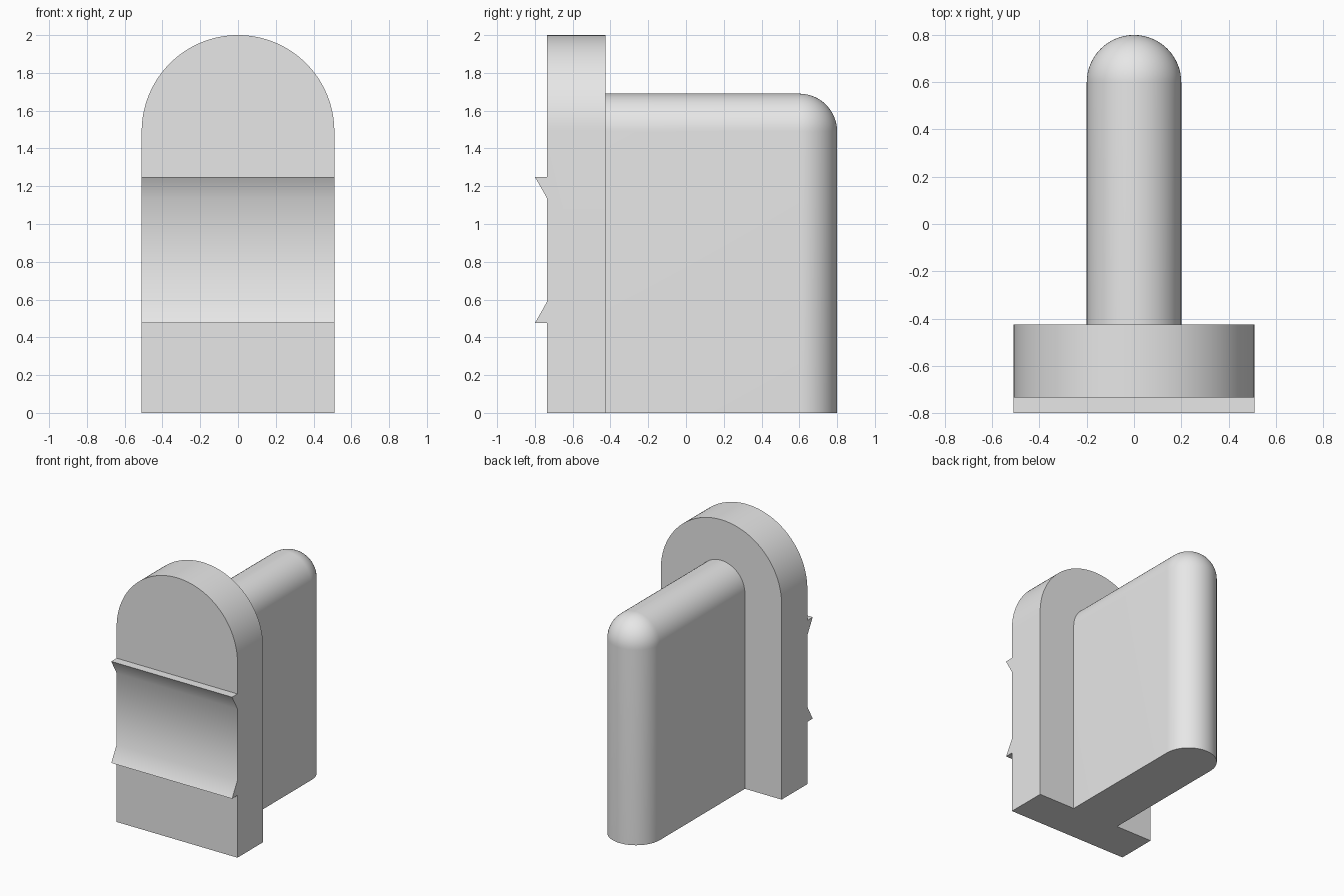
import bpy
import bmesh
import math

cube = bpy.data.objects.get("Cube")
if cube:
    bpy.data.objects.remove(cube, do_unlink=True)

grey = bpy.data.materials.new("light_grey")
grey.use_nodes = True
grey.diffuse_color = (0.8, 0.8, 0.8, 1)
grey.node_tree.nodes["Principled BSDF"].inputs["Base Color"].default_value = (0.8, 0.8, 0.8, 1)


def finish(bm, name):
    """Clean up the mesh, make the object and smooth its rounded areas."""
    bmesh.ops.remove_doubles(bm, verts=bm.verts, dist=1e-5)
    bmesh.ops.recalc_face_normals(bm, faces=bm.faces)
    mesh = bpy.data.meshes.new(name)
    bm.to_mesh(mesh)
    bm.free()
    mesh.materials.append(grey)
    obj = bpy.data.objects.new(name, mesh)
    bpy.context.collection.objects.link(obj)
    bpy.ops.object.select_all(action='DESELECT')
    bpy.context.view_layer.objects.active = obj
    obj.select_set(True)
    bpy.ops.object.shade_smooth_by_angle(angle=math.radians(31))
    return obj


# Arched plate: a side profile with two clip ridges, closed by a round top
HALF_W, FRONT, BACK, SPRING = 0.51, -0.735, -0.425, 1.49
TIP = -0.80
profile = [(BACK, SPRING), (BACK, 0), (FRONT, 0),
           (FRONT, 0.475), (TIP, 0.475), (FRONT, 0.59),
           (FRONT, 1.135), (TIP, 1.25), (FRONT, 1.25),
           (FRONT, SPRING)]
bm = bmesh.new()
right = [bm.verts.new((-HALF_W, y, z)) for y, z in profile]
left = [bm.verts.new((HALF_W, y, z)) for y, z in profile]
bm.faces.new(right)
bm.faces.new(left)
for i in range(1, len(profile) - 2):
    bm.faces.new((right[i], right[i + 1], left[i + 1], left[i]))


def arch(y, start, end, steps=64):
    """Half circle of vertices from the left side over to the right side."""
    angles = [math.pi * i / steps for i in range(1, steps)]
    return [start] + [bm.verts.new((HALF_W * math.cos(a), y, SPRING + HALF_W * math.sin(a)))
                      for a in angles] + [end]


front_arch = arch(FRONT, left[9], right[9])
back_arch = arch(BACK, left[0], right[0])
bm.faces.new(front_arch + [right[8], left[8]])
bm.faces.new(back_arch + [right[1], left[1]])
for i in range(len(front_arch) - 1):
    bm.faces.new((front_arch[i], front_arch[i + 1], back_arch[i + 1], back_arch[i]))
finish(bm, "arched_plate")

# Rear fin: stacked U-shaped sections that shrink into a rounded top
RADIUS, FIN_START, FIN_CENTRE = 0.20, -0.435, 0.60
ARC, RISE = 32, 16
bm = bmesh.new()


def section(r, z):
    pts = [(r, FIN_START)]
    pts += [(r * math.cos(math.pi * i / ARC), FIN_CENTRE + r * math.sin(math.pi * i / ARC))
            for i in range(ARC + 1)]
    pts.append((-r, FIN_START))
    return [bm.verts.new((x, y, z)) for x, y in pts]


rings = [section(RADIUS, 0)]
for k in range(RISE + 1):
    phi = math.pi / 2 * k / RISE
    rings.append(section(RADIUS * math.cos(phi), SPRING + RADIUS * math.sin(phi)))
for low, high in zip(rings, rings[1:]):
    for i in range(len(low) - 1):
        bm.faces.new((low[i], low[i + 1], high[i + 1], high[i]))
bm.faces.new(rings[0])
bm.faces.new([r[0] for r in rings] + [r[-1] for r in reversed(rings)])
finish(bm, "rear_fin")
